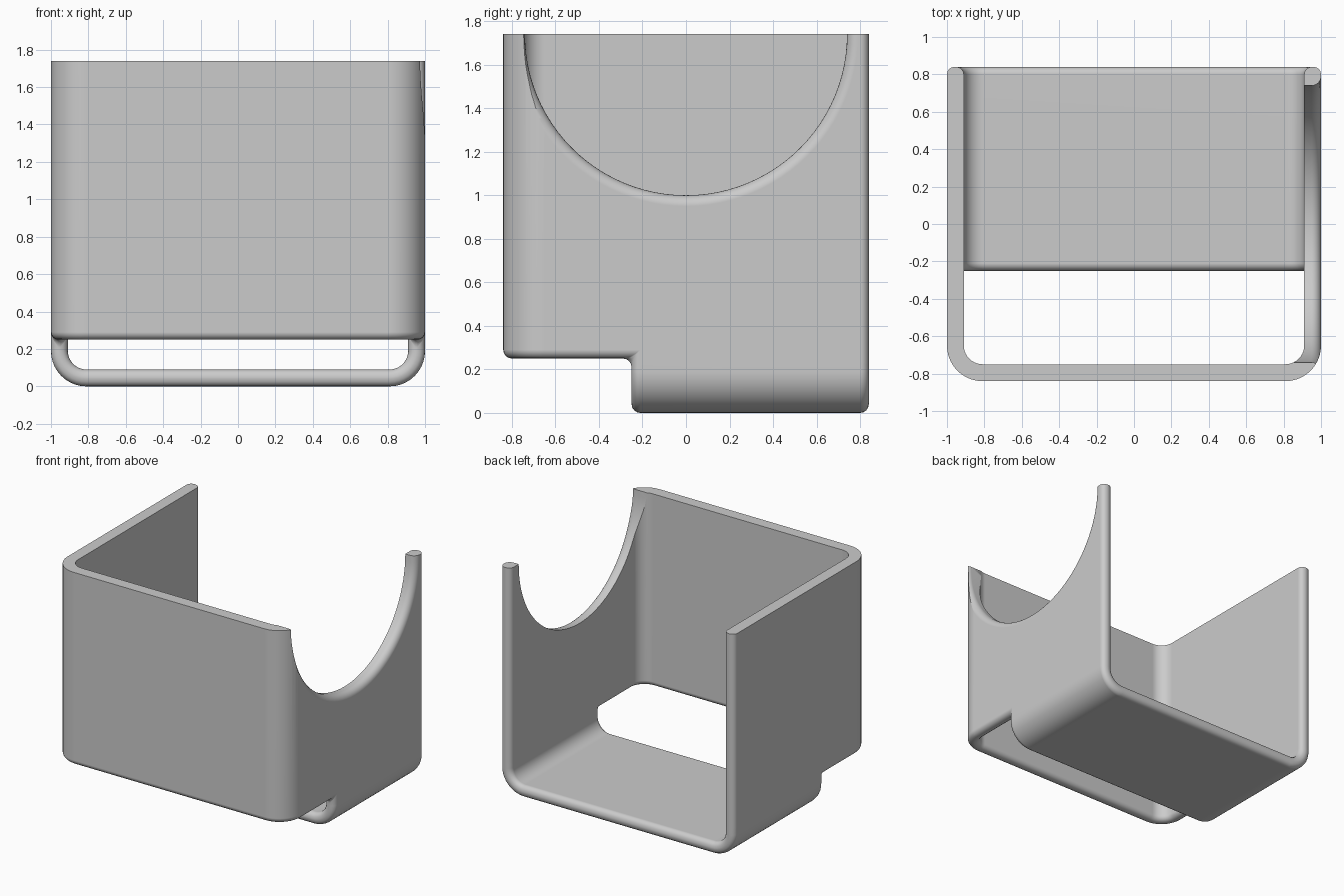
import bpy, bmesh, math
from math import sin, cos, pi

if "Cube" in bpy.data.objects:
    bpy.data.objects.remove(bpy.data.objects["Cube"])

THICK, RADIUS, MID = 0.09, 0.145, 0.955
HEIGHT, BACK, NOTCH_Y, NOTCH_Z = 1.74, 0.84, -0.25, 0.25

grey = bpy.data.materials.new("light grey")
grey.use_nodes = True
grey.diffuse_color = (0.6, 0.6, 0.6, 1)
grey.node_tree.nodes["Principled BSDF"].inputs["Base Color"].default_value = grey.diffuse_color


def make_object(name, bm):
    mesh = bpy.data.meshes.new(name)
    bmesh.ops.remove_doubles(bm, verts=bm.verts[:], dist=1e-4)
    bmesh.ops.recalc_face_normals(bm, faces=bm.faces[:])
    bm.to_mesh(mesh)
    bm.free()
    ob = bpy.data.objects.new(name, mesh)
    bpy.context.collection.objects.link(ob)
    mesh.materials.append(grey)
    return ob


def u_path(low, leg, steps=10):
    """Rounded U: straight legs joined by quarter arcs to a base at low."""
    half = [(-MID, t) for t in leg]
    for i in range(steps + 1):
        a = pi + i * pi / 2 / steps
        half.append((-MID + RADIUS + RADIUS * cos(a), low + RADIUS + RADIUS * sin(a)))
    return half + [(-x, t) for x, t in reversed(half)]


def add_strip(bm, start, end):
    a = [bm.verts.new(p) for p in start]
    b = [bm.verts.new(p) for p in end]
    for i in range(len(a) - 1):
        bm.faces.new((a[i], a[i + 1], b[i + 1], b[i]))


# Holder: upright U wall and lower U tray share the side panels
bm = bmesh.new()
wall = u_path(-BACK + THICK / 2, (BACK, NOTCH_Y))
tray = u_path(THICK / 2, (NOTCH_Z,))
add_strip(bm, [(x, y, NOTCH_Z) for x, y in wall], [(x, y, HEIGHT + 0.2) for x, y in wall])
add_strip(bm, [(x, NOTCH_Y, z) for x, z in tray], [(x, BACK, z) for x, z in tray])
holder = make_object("holder_body", bm)

solid = holder.modifiers.new("thickness", 'SOLIDIFY')
solid.thickness, solid.offset, solid.use_even_offset = THICK, 0, True
bevel = holder.modifiers.new("rounded_rims", 'BEVEL')
bevel.width, bevel.segments = 0.04, 4
bevel.limit_method, bevel.angle_limit = 'ANGLE', math.radians(40)

# Half-round side opening, with a rolled outer lip
bm = bmesh.new()
profile = [(0.6, 0.74)]
for i in range(7):
    a = i * pi / 12
    profile.append((0.95 + 0.05 * sin(a), 0.79 - 0.05 * cos(a)))
profile.append((1.3, 0.79))
rings = []
SIDES = 96
for x, r in profile:
    rings.append([bm.verts.new((x, r * cos(2 * pi * k / SIDES), HEIGHT + r * sin(2 * pi * k / SIDES)))
                  for k in range(SIDES)])
for a, b in zip(rings, rings[1:]):
    for k in range(SIDES):
        j = (k + 1) % SIDES
        bm.faces.new((a[k], a[j], b[j], b[k]))
bm.faces.new(rings[0])
bm.faces.new(rings[-1])
opening = make_object("opening_cutter", bm)

# Flat trim across the top
bm = bmesh.new()
bmesh.ops.create_cube(bm, size=3)
bmesh.ops.translate(bm, verts=bm.verts[:], vec=(0, 0, HEIGHT + 1.5))
trim = make_object("top_cutter", bm)

for cutter in (opening, trim):
    cutter.hide_render = True
    cut = holder.modifiers.new(cutter.name, 'BOOLEAN')
    cut.operation, cut.object, cut.solver = 'DIFFERENCE', cutter, 'EXACT'

# Apply the cuts, drop the cutters and smooth the round surfaces
for ob in bpy.context.selected_objects:
    ob.select_set(False)
holder.select_set(True)
bpy.context.view_layer.objects.active = holder
bpy.ops.object.convert(target='MESH')
for cutter in (opening, trim):
    bpy.data.objects.remove(cutter)
bpy.ops.object.shade_smooth_by_angle(angle=math.radians(30))
weighted = holder.modifiers.new("even_shading", 'WEIGHTED_NORMAL')
weighted.keep_sharp = True
